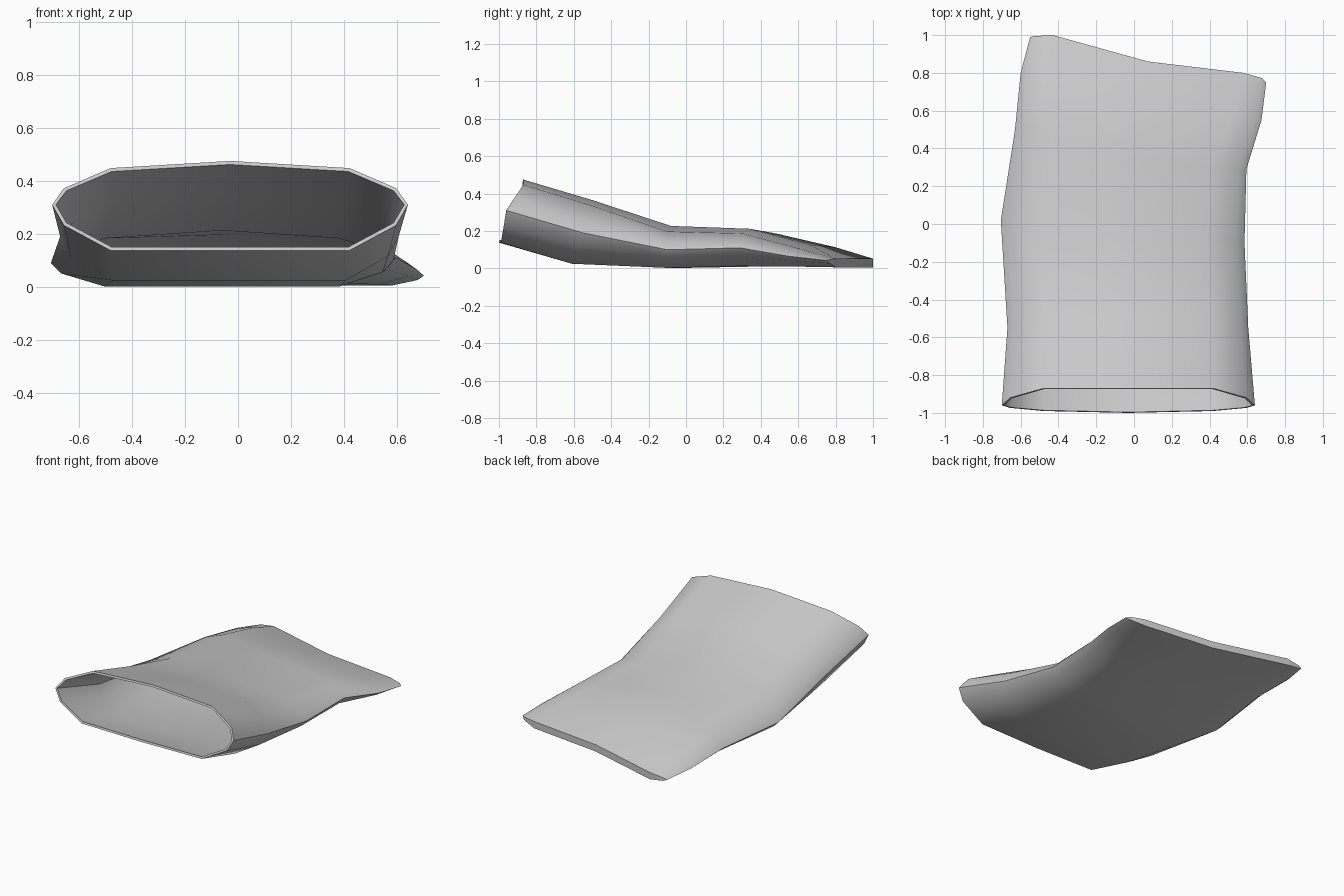
import bpy, bmesh, math

if "Cube" in bpy.data.objects:
    bpy.data.objects.remove(bpy.data.objects["Cube"])

# Stations from the open mouth to the closed tail:
# left edge (x, y, z), right edge (x, y, z), shoulder inset,
# top: y left/mid/right, z mid, z drop at shoulders; bottom: y left/mid/right, z
STATIONS = [
    ((-0.70, -0.96, 0.31), (0.64, -0.96, 0.31), 0.22, (-0.87, -0.87, -0.87), 0.475, 0.027, (-0.99, -1.0, -0.99), 0.138),
    ((-0.67, -0.55, 0.19), (0.605, -0.55, 0.19), 0.20, (-0.48, -0.50, -0.50), 0.365, 0.03, (-0.61, -0.61, -0.61), 0.025),
    ((-0.705, 0.02, 0.09), (0.585, -0.10, 0.10), 0.20, (0.0, -0.08, -0.10), 0.227, 0.03, (0.0, -0.06, -0.10), 0.003),
    ((-0.63, 0.50, 0.08), (0.595, 0.29, 0.11), 0.18, (0.48, 0.34, 0.30), 0.212, 0.025, (0.50, 0.34, 0.28), 0.012),
    ((-0.60, 0.80, 0.05), (0.675, 0.55, 0.065), 0.15, (0.80, 0.66, 0.58), 0.128, 0.015, (0.80, 0.66, 0.58), 0.010),
    ((-0.55, 0.99, 0.03), (0.70, 0.75, 0.043), 0.12, (1.0, 0.86, 0.80), 0.052, 0.0, (1.0, 0.86, 0.80), 0.006),
]


def hip(side, shoulder):
    """Point that rounds the fold between the edge and a shoulder."""
    fx, fy, fz = 0.2, 0.45, 0.45
    return tuple(a + (b - a) * f for a, b, f in zip(side, shoulder, (fx, fy, fz)))


def ring(left, right, inset, top_y, top_z, drop, bot_y, bot_z):
    mid = (left[0] + right[0]) / 2
    xs = (left[0] + inset, mid, right[0] - inset)
    top = [(x, y, top_z - d) for x, y, d in zip(xs, top_y, (drop, 0, drop))]
    bot = [(x, y, bot_z) for x, y in zip(xs, bot_y)]
    return ([left, hip(left, top[0])] + top + [hip(right, top[2]), right, hip(right, bot[2])]
            + bot[::-1] + [hip(left, bot[0])])


# Sleeve skin: loft the rings and close the tail
bm = bmesh.new()
rings = [[bm.verts.new(p) for p in ring(*s)] for s in STATIONS]
n = len(rings[0])
for a, b in zip(rings, rings[1:]):
    for i in range(n):
        j = (i + 1) % n
        bm.faces.new((a[i], a[j], b[j], b[i]))
tail = rings[-1]
for i in range(1, n // 2):
    k = n - i
    if i == 1:
        bm.faces.new((tail[0], tail[1], tail[n - 1]))
    if i < n // 2 - 1:
        bm.faces.new((tail[i], tail[i + 1], tail[k - 1], tail[k]))
    else:
        bm.faces.new((tail[i], tail[i + 1], tail[k]))
bmesh.ops.recalc_face_normals(bm, faces=bm.faces)
# Recalculation on an open shell can flip inward: test an upper face
bm.faces.ensure_lookup_table()
upper = max(bm.faces, key=lambda f: f.calc_center_median().z)
if upper.normal.z < 0:
    bmesh.ops.reverse_faces(bm, faces=bm.faces)
mesh = bpy.data.meshes.new("sleeve")
bm.to_mesh(mesh)
bm.free()
sleeve = bpy.data.objects.new("sleeve", mesh)
bpy.context.collection.objects.link(sleeve)

# Thin wall with a visible rim at the mouth
wall = sleeve.modifiers.new("wall", 'SOLIDIFY')
wall.thickness = 0.014
wall.offset = -1
bpy.context.view_layer.objects.active = sleeve
sleeve.select_set(True)
bpy.ops.object.modifier_apply(modifier="wall")
bpy.ops.object.shade_smooth_by_angle(angle=math.radians(50))
